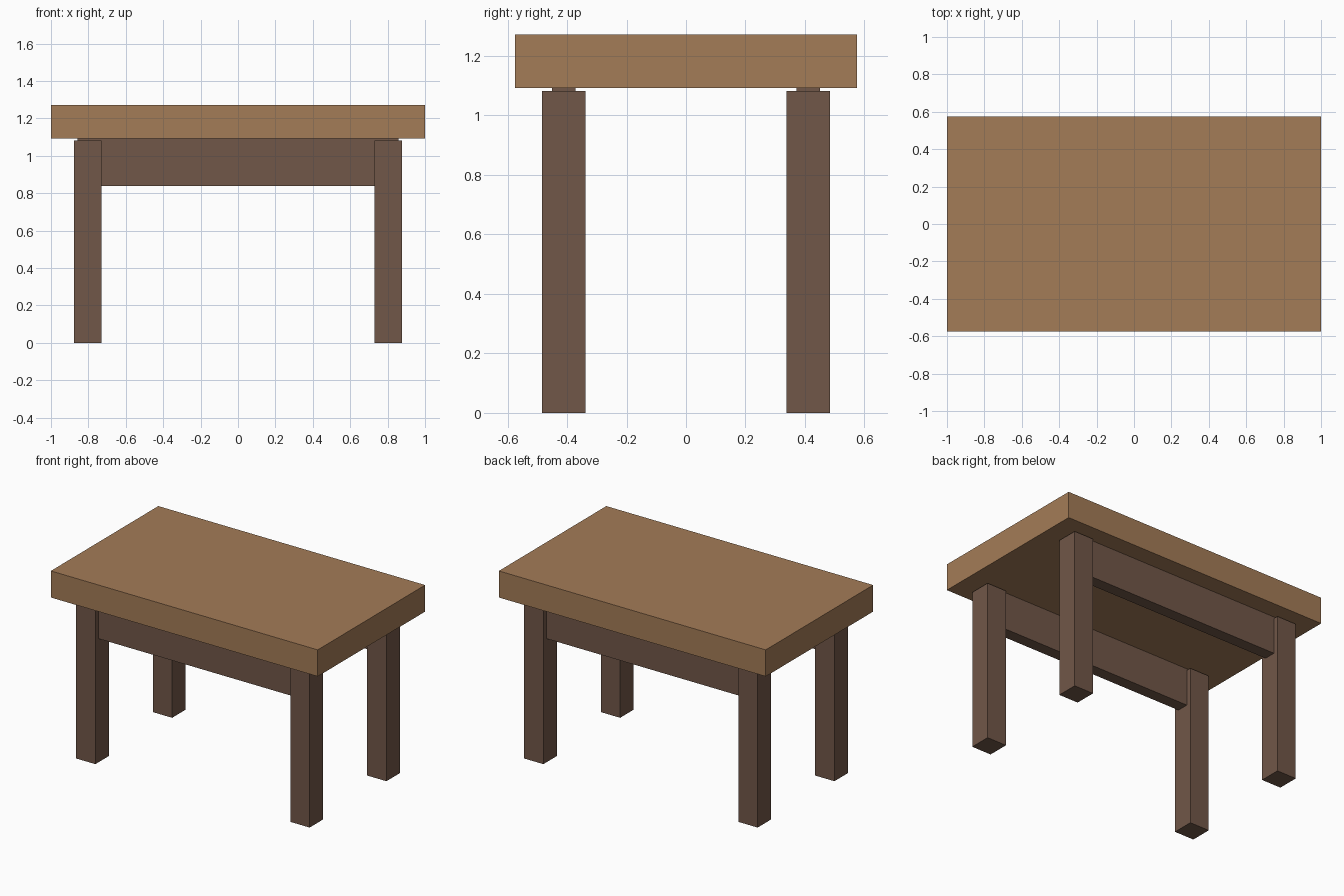
import bpy

if "Cube" in bpy.data.objects:
    bpy.data.objects.remove(bpy.data.objects["Cube"])


def material(name, color):
    m = bpy.data.materials.new(name)
    m.diffuse_color = (*color, 1)
    m.use_nodes = True
    m.node_tree.nodes["Principled BSDF"].inputs["Base Color"].default_value = m.diffuse_color
    return m


light_wood = material("light_wood", (0.37, 0.20, 0.095))
dark_wood = material("dark_wood", (0.165, 0.095, 0.065))


def box(name, x, y, z, mat):
    """Box from (min, max) ranges on each axis."""
    mid = [(a + b) / 2 for a, b in (x, y, z)]
    bpy.ops.mesh.primitive_cube_add(size=1, location=mid)
    ob = bpy.context.object
    ob.name = name
    ob.scale = [b - a for a, b in (x, y, z)]
    bpy.ops.object.transform_apply(location=False, rotation=False, scale=True)
    ob.data.materials.append(mat)
    return ob


def span(center, width):
    return (center - width / 2, center + width / 2)


# Thick table top
box("table_top", (-1, 1), (-0.575, 0.575), (1.092, 1.272), light_wood)

for y_name, sy in (("front", -1), ("back", 1)):
    # Long rail running through the legs, up to the underside of the top
    box(f"{y_name}_rail", (-0.858, 0.858), span(sy * 0.411, 0.08), (0.838, 1.092), dark_wood)
    # Square legs, stopping just short of the top
    for x_name, sx in (("left", -1), ("right", 1)):
        box(f"{y_name}_{x_name}_leg", span(sx * 0.803, 0.145), span(sy * 0.411, 0.145),
            (0, 1.082), dark_wood)
